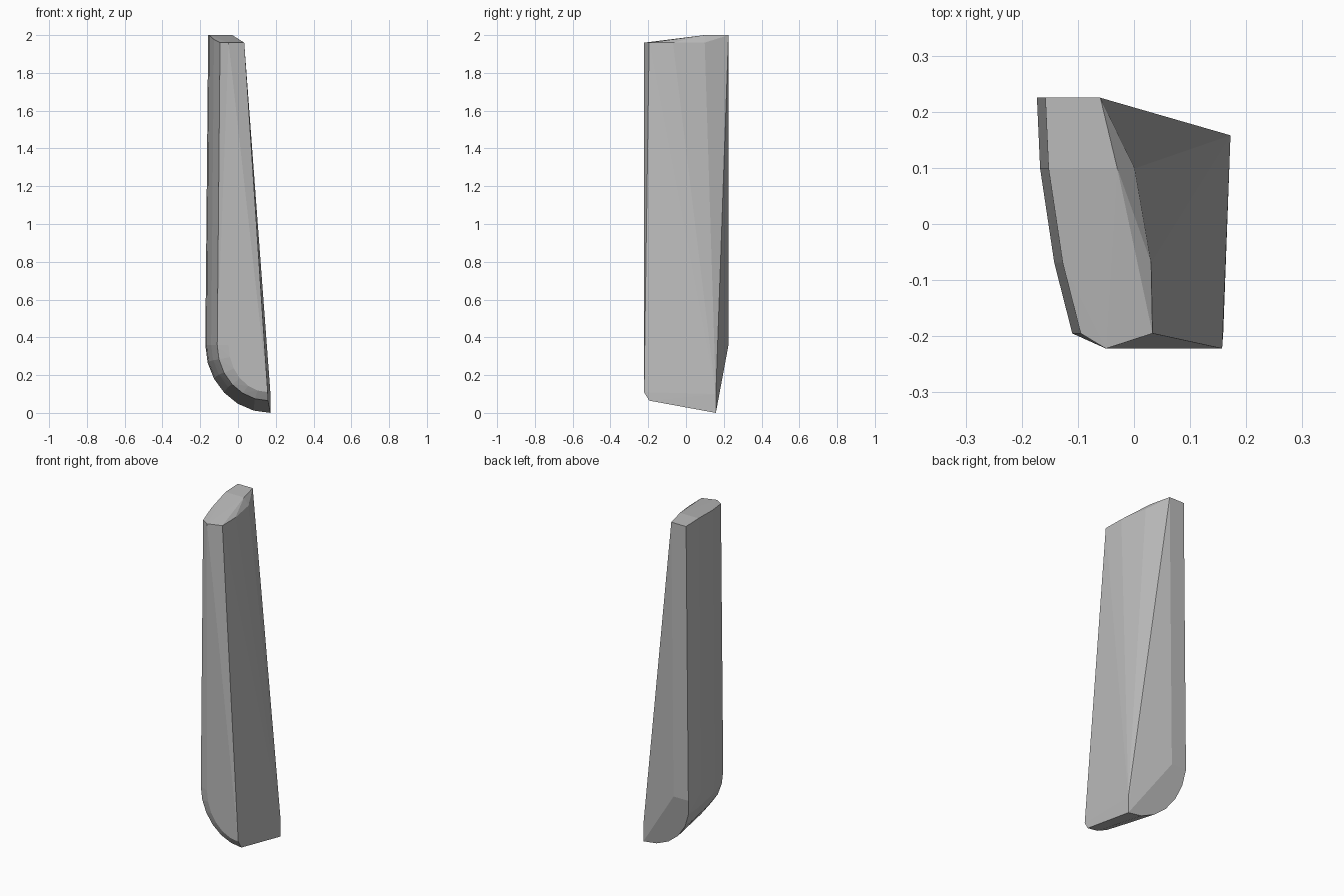
import bpy, bmesh
from math import sin, cos, radians

cube = bpy.data.objects.get("Cube")
if cube:
    bpy.data.objects.remove(cube, do_unlink=True)

grey = bpy.data.materials.new("stone grey")
grey.use_nodes = True
grey.diffuse_color = (0.5, 0.5, 0.5, 1)
grey.node_tree.nodes["Principled BSDF"].inputs["Base Color"].default_value = grey.diffuse_color

height = 2
bend = 0.36          # where the upright left wall starts to curve under
back, front = 0.225, -0.222
dip = 0.04           # fall of the top towards the front


def rounded_end(left, right, y, base, taper=0):
    """Quarter ellipse from the left wall down to the lower right corner."""
    arc = []
    for degrees in range(0, 91, 15):
        across, down = cos(radians(degrees)), sin(radians(degrees))
        arc.append((right - (right - left) * across,
                    y - taper * down,
                    bend - (bend - base) * down))
    return arc


corners = []

# Bowed left wall, curved lower end and slanted top, from back to front
for step in (0, 0.3, 0.7, 1):
    y = back - 0.42 * step
    left = -0.173 + 0.063 * step ** 2
    right = 0.172 - 0.013 * step
    taper = 0.067 if step == 0 else 0
    corners += rounded_end(left, right, y, 0.065 * step, taper)
    fall = dip * max(0, step - 0.3) / 0.7
    corners.append((left + 0.015, y, height - fall))
    ridge = 0.033 - 0.093 * (1 - step) ** 3
    corners.append((ridge, y, height - (dip if step else 0)))

# Flat front face, with its own tighter curve at the foot
nose = -0.05
corners += rounded_end(nose, 0.157, front, 0.11)
corners.append((nose, front, height - dip))

# Crest on the top, and the two breaks in the back face
corners.append((-0.03, 0.1, height))
corners.append((-0.075, back, bend))
corners.append((0.172, back - 0.067, 0.1))

# Wrap the corners in one faceted slab
bm = bmesh.new()
for corner in corners:
    bm.verts.new(corner)
hull = bmesh.ops.convex_hull(bm, input=bm.verts)
spare = {item for item in hull["geom_interior"] + hull["geom_unused"]
         if isinstance(item, bmesh.types.BMVert)}
bmesh.ops.delete(bm, geom=list(spare), context="VERTS")
bmesh.ops.recalc_face_normals(bm, faces=bm.faces)

mesh = bpy.data.meshes.new("standing_stone")
bm.to_mesh(mesh)
bm.free()
mesh.materials.append(grey)
stone = bpy.data.objects.new("standing_stone", mesh)
bpy.context.collection.objects.link(stone)
